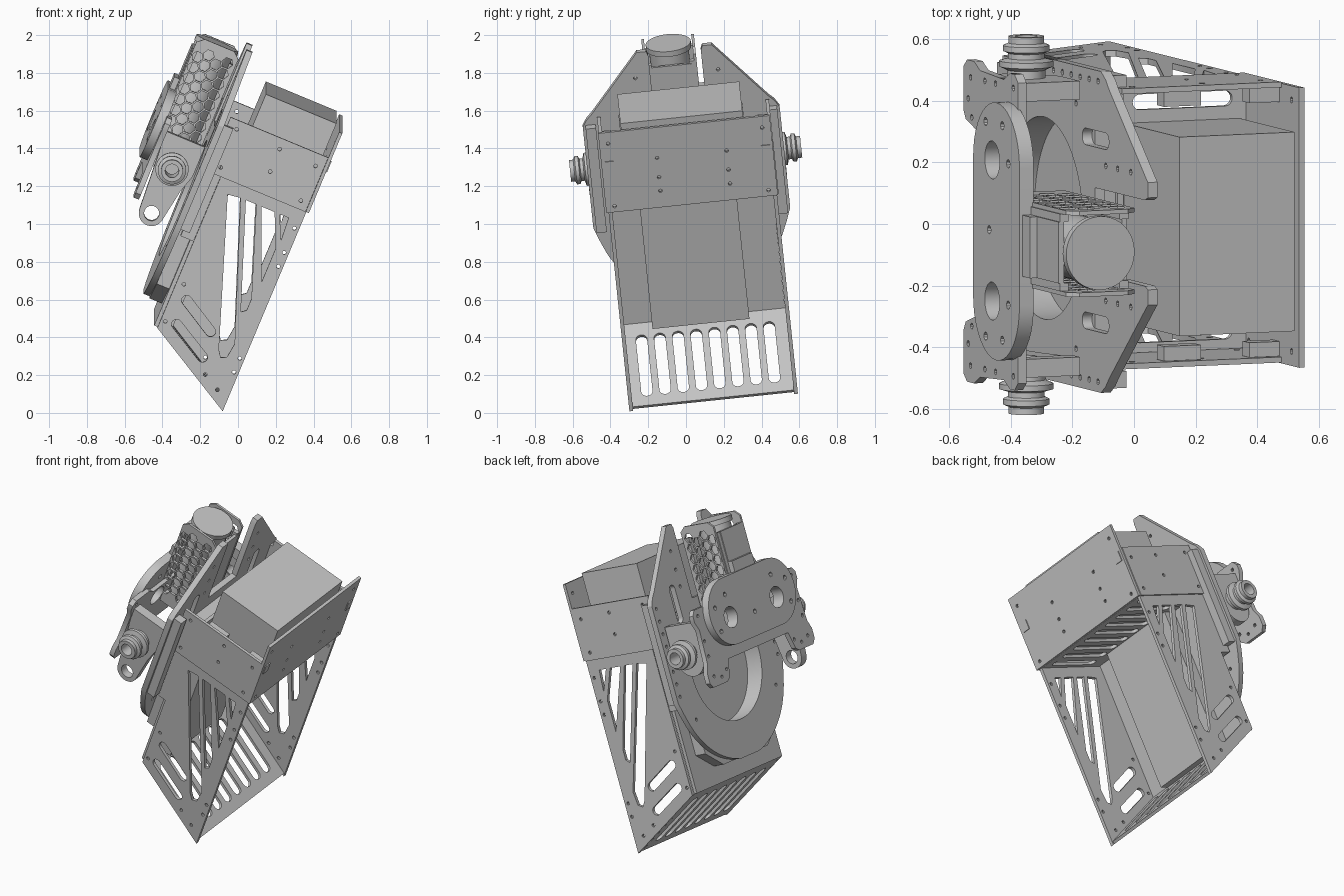
import bpy, bmesh, math
from mathutils import Matrix, Vector

cube = bpy.data.objects.get("Cube")
if cube:
    bpy.data.objects.remove(cube, do_unlink=True)

grey = bpy.data.materials.new("plain_grey")
grey.use_nodes = True
COL = (0.56, 0.56, 0.56, 1)
grey.diffuse_color = COL
grey.node_tree.nodes["Principled BSDF"].inputs["Base Color"].default_value = COL

# Tilted frame of the whole machine: A outward, B sideways, C along the body
C = Vector((0.385, -0.096, 0.917)).normalized()
B = Vector((0, 0.994, 0.104)).normalized()
A = B.cross(C).normalized()
TILT = Matrix((A, B, C)).transposed().to_4x4()
MID = 0.138                      # centre line across the machine


def frame(u, v, origin):
    u, v = Vector(u).normalized(), Vector(v).normalized()
    m = Matrix((u, v, u.cross(v))).transposed().to_4x4()
    m.translation = origin
    return TILT @ m


def across(p):                   # plate facing A, drawn in (sideways, along)
    return frame((0, 1, 0), (0, 0, 1), (p, MID, 0))


def side(q):                     # plate facing B, drawn in (outward, along)
    return frame((1, 0, 0), (0, 0, 1), (0, q, 0))


def level(r):                    # plate facing C, drawn in (outward, sideways)
    return frame((1, 0, 0), (0, 1, 0), (0, 0, r))


def finish(name, mesh, mat):
    mesh.transform(mat)
    mesh.materials.clear()
    mesh.materials.append(grey)
    ob = bpy.data.objects.new(name, mesh)
    bpy.context.collection.objects.link(ob)
    bpy.ops.object.select_all(action="DESELECT")
    ob.select_set(True)
    bpy.context.view_layer.objects.active = ob
    bpy.ops.object.shade_smooth_by_angle(angle=math.radians(30))


def plate(name, mat, thick, outline, holes=()):
    cu = bpy.data.curves.new(name, "CURVE")
    cu.dimensions, cu.fill_mode, cu.extrude = "2D", "BOTH", thick / 2
    for loop in [outline, *holes]:
        sp = cu.splines.new("POLY")
        sp.points.add(len(loop) - 1)
        for pt, (x, y) in zip(sp.points, loop):
            pt.co = (x, y, 0, 1)
        sp.use_cyclic_u = True
    tmp = bpy.data.objects.new(name + "_outline", cu)
    bpy.context.collection.objects.link(tmp)
    bpy.context.view_layer.update()
    mesh = bpy.data.meshes.new_from_object(
        tmp.evaluated_get(bpy.context.evaluated_depsgraph_get()))
    bpy.data.objects.remove(tmp)
    bm = bmesh.new()
    bm.from_mesh(mesh)
    bmesh.ops.remove_doubles(bm, verts=bm.verts, dist=1e-5)
    bmesh.ops.recalc_face_normals(bm, faces=bm.faces)
    bm.to_mesh(mesh)
    bm.free()
    finish(name, mesh, mat)


def block(name, p, q, r):
    bm = bmesh.new()
    bmesh.ops.create_cube(bm, size=1)
    for v in bm.verts:
        v.co = [lo + (t + 0.5) * (hi - lo) for t, (lo, hi) in zip(v.co, (p, q, r))]
    mesh = bpy.data.meshes.new(name)
    bm.to_mesh(mesh)
    bm.free()
    finish(name, mesh, TILT)


def lathe(name, mat, profile):   # profile of (radius, height) about the normal
    bm = bmesh.new()
    vs = [bm.verts.new((rad, 0, h)) for rad, h in profile]
    es = [bm.edges.new(e) for e in zip(vs, vs[1:])]
    bmesh.ops.spin(bm, geom=vs + es, cent=(0, 0, 0), axis=(0, 0, 1),
                   angle=math.tau, steps=40)
    bmesh.ops.remove_doubles(bm, verts=bm.verts, dist=1e-5)
    bmesh.ops.recalc_face_normals(bm, faces=bm.faces)
    mesh = bpy.data.meshes.new(name)
    bm.to_mesh(mesh)
    bm.free()
    finish(name, mesh, mat)


def circle(x, y, rad, n=32):
    return [(x + rad * math.cos(math.tau * i / n),
             y + rad * math.sin(math.tau * i / n)) for i in range(n)]


def arc(x, y, rad, start, end, n=12):
    ts = [start + (end - start) * i / n for i in range(n + 1)]
    return [(x + rad * math.cos(t), y + rad * math.sin(t)) for t in ts]


def capsule(x0, y0, x1, y1, rad, n=12):
    d = math.atan2(y1 - y0, x1 - x0)
    h = math.pi / 2
    return arc(x1, y1, rad, d - h, d + h, n) + arc(x0, y0, rad, d + h, d + 3 * h, n)


def rect(x0, y0, x1, y1):
    return [(x0, y0), (x1, y0), (x1, y1), (x0, y1)]


def screws(points, rad=0.01):
    return [circle(x, y, rad, 10) for x, y in points]


def mirror(half):                # complete a right-hand outline across its centre
    return half + [(-x, y) for x, y in reversed(half)]


# Side plates of the body with tapering windows, and the upper side panels
windows = [[(-.51, 1.08), (-.44, 1.09), (-.17, .36), (-.18, .28), (-.21, .265), (-.235, .3)],
           [(-.41, 1.09), (-.35, 1.09), (-.18, .615), (-.18, .55), (-.205, .53)],
           [(-.32, 1.09), (-.245, 1.09), (-.165, .91), (-.165, .72)],
           [(-.215, 1.09), (-.165, 1.09), (-.155, .96)],
           capsule(-.493, .476, -.313, .372, .027),
           capsule(-.493, .338, -.3, .23, .027)]
plate_screws = screws([(-.115, r) for r in (.22, .3, .83, .91, 1.05)]
                      + [(-.555, .33), (-.54, .55), (-.25, .15), (-.16, .1)])
for tag, q, s in (("right", -.299, 1), ("left", .602, -1)):
    plate(tag + "_side_plate", side(q + s * .012), .02,
          [(-.09, .005), (-.58, .281), (-.58, 1.154), (-.09, 1.154)], windows + plate_screws)
    plate(tag + "_upper_panel", side(q + s * .002), .018,
          rect(-.655, 1.154, -.095, 1.467),
          screws([(-.6, 1.42), (-.6, 1.2), (-.35, 1.41), (-.35, 1.28), (-.14, 1.2), (-.14, 1.4)]))
    block(tag + "_back_rail", (-.655, -.581), sorted((q + s * .005, q + s * .06)), (.78, 1.153))
    for p in (-.5, -.2):
        block(tag + "_corner_bracket", (p, p + .13), sorted((q + s * .012, q + s * .06)),
              (1.39, 1.45))

# Slotted sloping base, back wall, floor and front panel
slope = frame((.49, 0, -.278), (0, 1, 0), (-.58, 0, .292))
plate("slotted_base", slope, .018, rect(.0, -.277, .553, .58),
      [capsule(.11, -.194 + .097 * i, .46, -.194 + .097 * i, .03) for i in range(8)])
plate("back_wall", across(-.59), .02, rect(-.415, .285, .441, 1.3))
plate("upper_floor", level(1.165), .018, rect(-.65, -.287, -.096, .59),
      [capsule(-.47, -.23 + .095 * i, -.17, -.23 + .095 * i, .025) for i in range(9)])
plate("front_panel", across(-.085), .018, rect(-.447, 1.156, .466, 1.615),
      screws([(x, z) for x in (-.4, .42) for z in (1.19, 1.55)]
             + [(x, z) for x in (-.15, .22) for z in (1.25, 1.33, 1.44)]))
block("upper_box", (-.525, -.12), (-.186, .463), (1.175, 1.64))
block("inner_box", (-.58, -.5), (-.13, .386), (.29, 1.155))

# Main plate with wings, a motor notch, a rounded lower end and a large round opening
wing = (arc(0, .895, .515, -1.4, -.42)
        + [(.5, .76), (.524, .83), (.524, 1.41), (.5, 1.45), (.47, 1.48), (.22, 1.78),
           (.2, 1.805), (.15, 1.805), (.14, 1.78), (.14, 1.36)])
round_opening = circle(0, .93, .33, 64)
edge_holes = screws([(s * .49, .86 + .075 * i) for i in range(8) for s in (-1, 1)]
                    + [(s * .22, z) for z in (1.45, 1.55, 1.66) for s in (-1, 1)]
                    + [(s * .4, z) for z in (.7, 1.2) for s in (-1, 1)])
plate("main_plate", across(-.688), .034, mirror(wing),
      [round_opening] + edge_holes + [capsule(s * .3, 1.28, s * .3, 1.45, .027) for s in (-1, 1)])
plate("ring_housing", across(-.626), .09,
      mirror([(.22, .39), (.36, .49), (.36, 1.28)]), [round_opening])
for s in (-1, 1):
    block("edge_beam", (-.672, -.62), sorted((MID + s * .455, MID + s * .51)), (.82, 1.42))

# Motor in its cage with honeycomb sides
MP, MQ = -.855, .11
lathe("motor", TILT @ Matrix.Translation((MP, MQ, 0)),
      [(0, 1.2), (.105, 1.2), (.105, 1.735), (.12, 1.735), (.12, 1.765), (0, 1.765)])
cells = [circle(MP - .075 + .053 * i, 1.24 + .0612 * j + .0306 * (i % 2), .03, 6)
         for i in range(4) for j in range(8)]
for s in (-1, 1):
    plate("honeycomb_side", side(MQ + s * .133), .014,
          [(-.965, 1.15), (-.725, 1.15), (-.725, 1.74), (-.76, 1.77), (-.93, 1.77), (-.965, 1.74)],
          cells)
    for p in (-.955, -.745):
        block("cage_post", (p - .015, p + .015),
              sorted((MQ + s * .1, MQ + s * .126)), (1.15, 1.7))
block("cage_back", (-.975, -.955), (MQ - .1, MQ + .1), (1.15, 1.7))
block("cage_front", (-.745, -.728), (MQ - .126, MQ + .126), (1.15, 1.685))
block("cage_foot", (-.965, -.73), (MQ - .125, MQ + .125), (1.15, 1.2))
block("cage_bracket", (-1.0, -.94), (MQ - .1, MQ + .1), (1.36, 1.52))

# Swinging yoke: outer plate, rounded cover, arms, grooved rollers
ear = [(.3, 1.0), (.33, .9), (.36, .88), (.5, .88), (.525, .91), (.525, .97), (.5, 1.02),
       (.49, 1.22), (.515, 1.27), (.515, 1.31), (.49, 1.34), (.36, 1.34), (.3, 1.3)]
yoke_holes = screws([(s * x, z) for s in (-1, 1) for x, z in
                     [(.47, 1.3), (.47, .94), (.47, 1.06), (.47, 1.15), (.4, .92), (.34, .95)]])
big_holes = [circle(s * .23, 1.225, .062) for s in (-1, 1)]
plate("yoke_plate", across(-.952), .03, mirror(ear), big_holes + yoke_holes)
plate("rounded_cover", across(-.985), .05, capsule(-.225, 1.26, .225, 1.26, .195, 20),
      big_holes + screws([(x, z) for x in (-.35, .35) for z in (1.17, 1.31)]
                         + [(0, 1.2), (-.23, 1.36), (.23, 1.36)], .014))
upper_arm = [(-.72, 1.1), (-.72, 1.24), (-.94, 1.24)]
arms = {"right": arc(-.845, .837, .068, math.pi, math.tau) + [(-.75, 1.0)],
        "left": arc(-.838, 1.05, .09, math.pi, math.tau)}
roller = [(.036, -.07), (.085, -.07), (.085, -.05), (.062, -.04), (.062, .0), (.088, .012),
          (.088, .03), (.06, .038), (.06, .055), (.075, .062), (.075, .08), (.058, .088),
          (.058, .11), (.036, .11), (.036, -.07)]
axle_hole, eye_hole = circle(-.838, 1.095, .036), circle(-.845, .837, .04)
for s, tag, holes in ((-1, "right", [axle_hole, eye_hole]), (1, "left", [axle_hole])):
    plate(tag + "_yoke_arm", side(MID + s * .455), .05, arms[tag] + upper_arm, holes)
    block(tag + "_yoke_brace", (-.95, -.72), sorted((MID + s * .42, MID + s * .48)), (1.2, 1.27))
    lathe(tag + "_roller",
          frame((1, 0, 0), (0, 0, -s), (-.838, MID + s * .505, 1.1)), roller)
